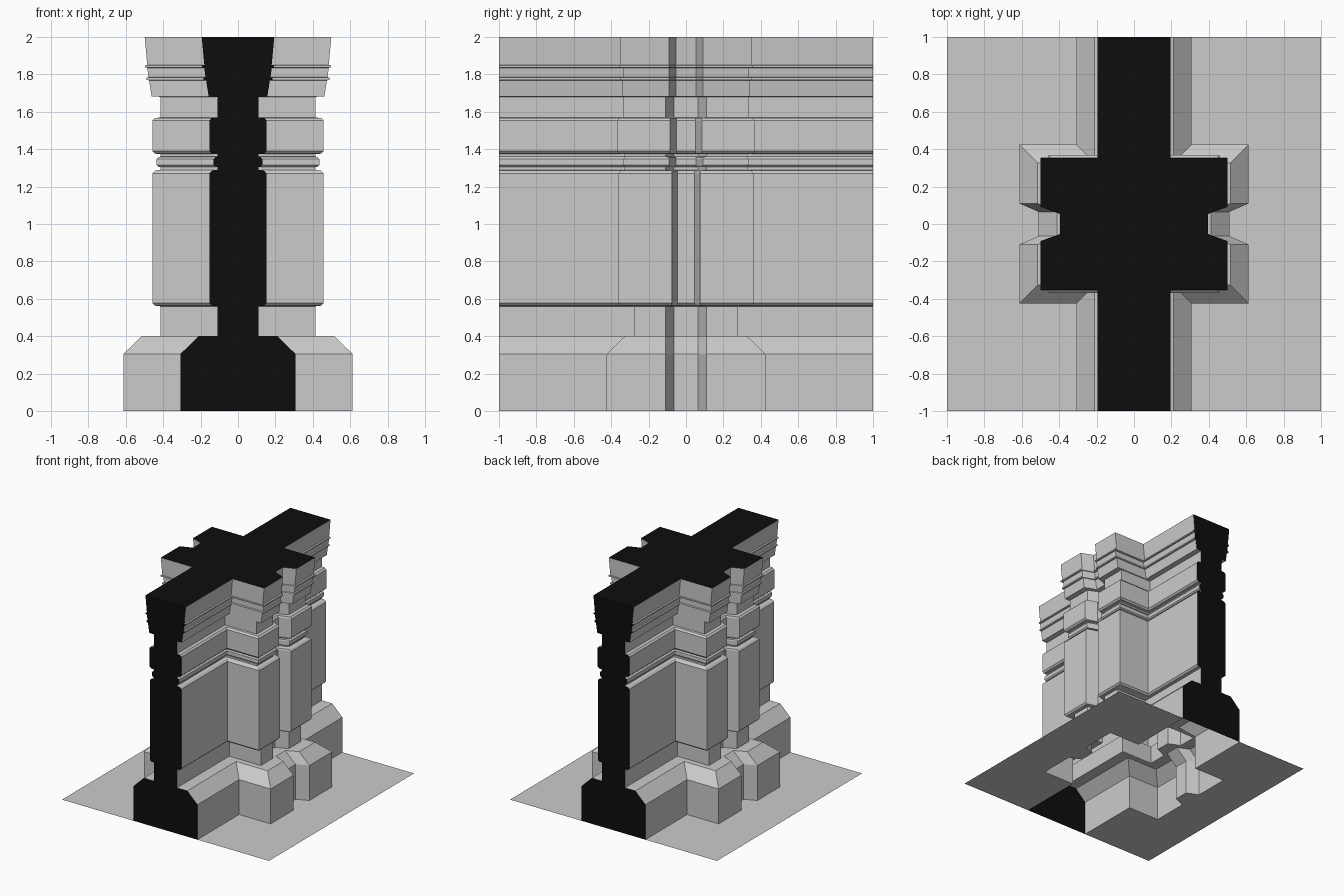
import bpy, bmesh

if "Cube" in bpy.data.objects:
    bpy.data.objects.remove(bpy.data.objects["Cube"])

TOP = 2.0
NECK, NECK_NOTCH = 0.11, 0.11

# Courses of masonry: bottom z, top z, half width below, half width above,
# pier half length, notch half width, bevel on both edges
COURSES = [
    (0.40, 0.56, NECK, NECK, 0.277, NECK_NOTCH, 0),       # lower neck
    (0.563, 1.285, 0.152, 0.152, 0.361, 0.076, 0.014),    # tall panel
    (1.29, 1.305, NECK, NECK, 0.330, NECK_NOTCH, 0),      # groove
    (1.306, 1.358, 0.130, 0.130, 0.335, 0.090, 0.010),    # string band
    (1.36, 1.374, NECK, NECK, 0.330, NECK_NOTCH, 0),      # groove
    (1.376, 1.567, 0.153, 0.153, 0.369, 0.085, 0.014),    # frieze
    (1.569, 1.68, NECK, NECK, 0.336, NECK_NOTCH, 0),      # upper neck
    (1.682, 1.768, 0.157, 0.170, 0.343, 0.092, 0),        # cornice
    (1.77, 1.782, 0.184, 0.184, 0.350, 0.090, 0),         # fillet
    (1.785, 1.835, 0.174, 0.180, 0.338, 0.092, 0),
    (1.837, 1.848, 0.193, 0.193, 0.356, 0.090, 0),        # fillet
    (1.85, TOP, 0.180, 0.194, 0.352, 0.092, 0),           # crown
]


def course_levels(z0, z1, w0, w1, yp, notch, bevel):
    """Levels (z, wall half width, pier half length, notch) of one course."""
    levels = [(z0 + bevel, w0, yp, notch), (z1 - bevel, w1, yp, notch)]
    if bevel:
        edge = (w0 - bevel, yp - bevel, notch)
        levels = [(z0, *edge)] + levels + [(z1, *edge)]
    return levels


# Sloped plinth, then every course above it
LEVELS = [(z, 0.308 - d, 0.425 - d, 0.11) for z, d in ((0, 0), (0.305, 0), (0.40, 0.098))]
for course in COURSES:
    LEVELS += course_levels(*course)


def plan(level):
    """Right-hand outline of the wall at one level, front to back."""
    z, w, yp, notch = level
    p = w + 0.305
    half = [(w, 1), (w, yp), (p, yp), (p, notch), (p - 0.103, notch * 0.59)]
    return [(x, -y, z) for x, y in half] + [(x, y, z) for x, y in reversed(half)]


def mirrored(pts):
    return [(-x, y, z) for x, y, z in reversed(pts)]


def add_face(bm, pts):
    return bm.faces.new([bm.verts.new(p) for p in pts])


def finish(bm, name, color=None, mirror=False):
    mesh = bpy.data.meshes.new(name)
    bm.to_mesh(mesh)
    bm.free()
    obj = bpy.data.objects.new(name, mesh)
    bpy.context.collection.objects.link(obj)
    if color:
        mat = bpy.data.materials.new(name + "_color")
        mat.diffuse_color = color
        mat.use_nodes = True
        mat.node_tree.nodes["Principled BSDF"].inputs["Base Color"].default_value = mat.diffuse_color
        mesh.materials.append(mat)
    if mirror:
        obj.modifiers.new("Mirror", 'MIRROR')
    return obj


# Moulded wall face with central notched pier
bm = bmesh.new()
rows = [[bm.verts.new(p) for p in plan(level)] for level in LEVELS]
for low, high in zip(rows, rows[1:]):
    for i in range(len(low) - 1):
        bm.faces.new((low[i], low[i + 1], high[i + 1], high[i]))
finish(bm, "wall_moulding", mirror=True)

# Black cut faces: top and both ends
bm = bmesh.new()
top = plan(LEVELS[-1])
add_face(bm, top + mirrored(top))
for y in (-1, 1):
    side = [(level[1], y, level[0]) for level in LEVELS]
    outline = side + mirrored(side)
    add_face(bm, outline[::-y])
finish(bm, "wall_section_caps", (0.004, 0.004, 0.004, 1))

# Floor surface, open beneath the wall
bm = bmesh.new()
add_face(bm, [(1, -1, 0), (1, 1, 0)] + plan(LEVELS[0])[::-1])
finish(bm, "floor", mirror=True)
